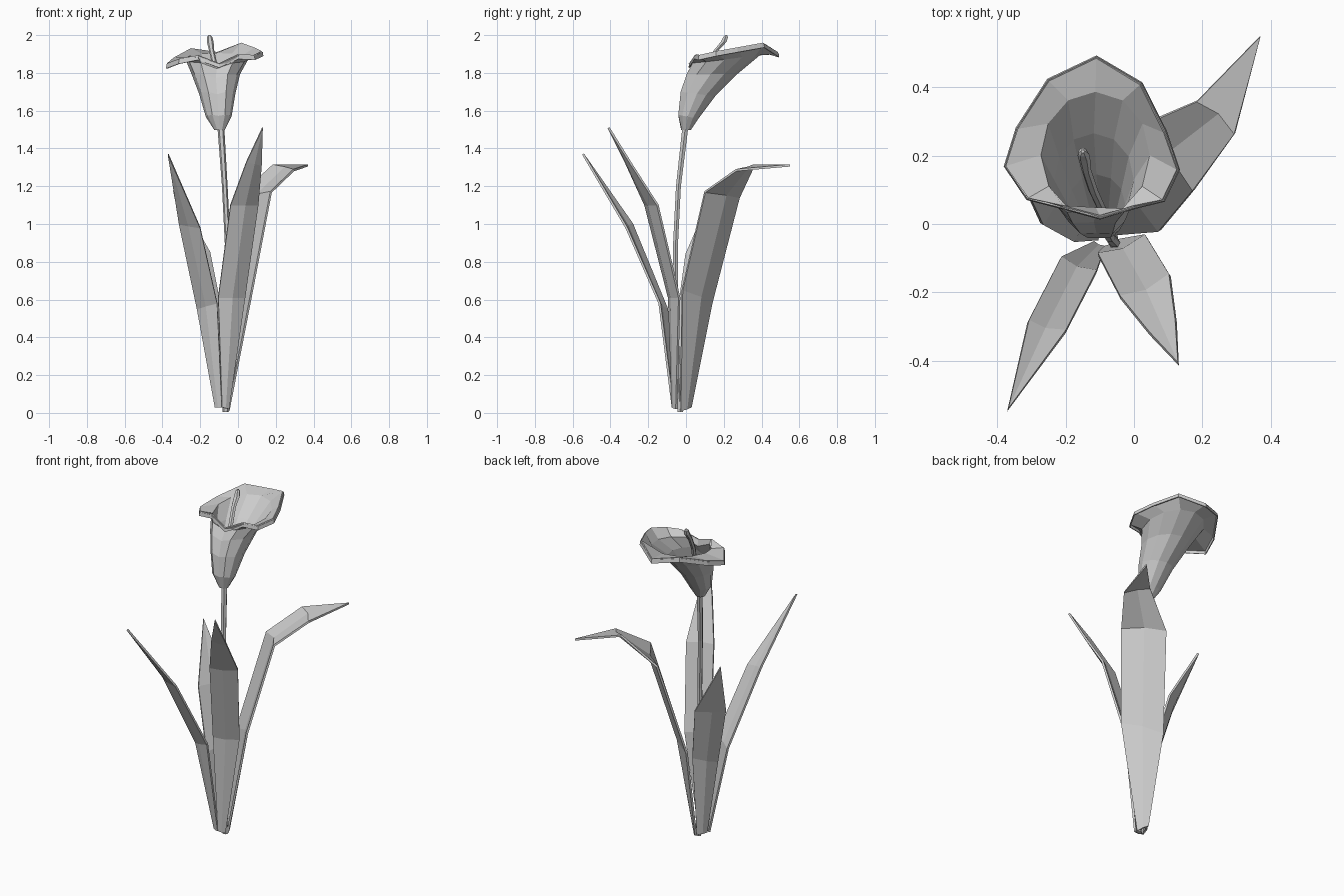
import bpy
from math import cos, sin, pi
from mathutils import Vector

cube = bpy.data.objects.get("Cube")
if cube:
    bpy.data.objects.remove(cube, do_unlink=True)

grey = bpy.data.materials.new("plain_grey")
grey.use_nodes = True
grey.diffuse_color = (0.6, 0.6, 0.6, 1)
grey.node_tree.nodes["Principled BSDF"].inputs["Base Color"].default_value = grey.diffuse_color


def make(name, verts, faces, thickness=0):
    mesh = bpy.data.meshes.new(name)
    mesh.from_pydata(verts, [], faces)
    mesh.materials.append(grey)
    obj = bpy.data.objects.new(name, mesh)
    bpy.context.collection.objects.link(obj)
    if thickness:
        mod = obj.modifiers.new("thickness", "SOLIDIFY")
        mod.thickness = thickness
        mod.offset = 0
    return obj


def grid_faces(rows, cols, closed=False):
    """Quads joining neighbouring rows of points."""
    return [(r * cols + c, r * cols + (c + 1) % cols,
             (r + 1) * cols + (c + 1) % cols, (r + 1) * cols + c)
            for r in range(rows - 1) for c in range(cols if closed else cols - 1)]


def leaf(name, stations, tip, fold):
    """Folded blade through left/right edge pairs, closing at a narrow tip."""
    tip = Vector(tip)
    out = Vector((tip.x, tip.y, 0)).normalized()
    verts = []
    for left, right in stations:
        left, right = Vector(left), Vector(right)
        verts += [left, (left + right) / 2 + out * fold * (left - right).length, right]
    n = len(stations)
    verts.append(tip)
    end = 3 * (n - 1)
    faces = grid_faces(n, 3) + [(end, end + 1, 3 * n), (end + 1, end + 2, 3 * n)]
    make(name, verts, faces, 0.012)


def tube(name, path, sides=6):
    """Round rod through (x, y, z, radius) points."""
    verts = [(x + r * cos(2 * pi * i / sides), y + r * sin(2 * pi * i / sides), z)
             for x, y, z, r in path for i in range(sides)]
    last = (len(path) - 1) * sides
    faces = grid_faces(len(path), sides, True)
    faces += [tuple(reversed(range(sides))), tuple(range(last, last + sides))]
    make(name, verts, faces)


# Leaves
leaf("right_leaf", [
    ((-.12, -.055, .03), (-.085, -.07, .03)),
    ((-.215, -.10, .55), (-.11, -.14, .58)),
    ((-.31, -.285, 1.0), (-.20, -.315, .98)),
], (-.37, -.545, 1.37), .1)
leaf("front_leaf", [
    ((-.085, -.07, .03), (-.05, -.05, .02)),
    ((-.105, -.09, .61), (.035, -.035, .61)),
    ((-.04, -.215, 1.1), (.105, -.15, 1.1)),
    ((.045, -.32, 1.33), (.123, -.285, 1.31)),
], (.13, -.41, 1.51), .1)
leaf("back_leaf", [
    ((-.085, .025, .03), (-.05, -.03, .01)),
    ((-.10, .135, .58), (.075, -.02, .65)),
    ((.0, .28, 1.14), (.175, .10, 1.17)),
    ((.185, .36, 1.31), (.295, .265, 1.285)),
], (.37, .55, 1.31), .1)
leaf("short_back_leaf", [
    ((-.11, -.045, .03), (-.08, .01, .03)),
    ((-.18, -.05, .48), (-.085, .06, .52)),
    ((-.27, .0, .84), (-.15, .13, .85)),
], (-.34, .15, 1.18), .1)

# Stem and the rod inside the bloom
tube("stem", [(-.065, -.03, .005, .016), (-.06, -.055, .45, .016), (-.055, -.055, .9, .015),
              (-.07, -.04, 1.2, .015), (-.09, -.005, 1.5, .018), (-.10, .01, 1.54, .016)])
tube("spadix", [(-.10, .01, 1.53, .012), (-.09, .035, 1.68, .013), (-.12, .10, 1.83, .014),
                (-.14, .16, 1.92, .014), (-.147, .20, 1.965, .018), (-.15, .21, 1.99, .014),
                (-.15, .213, 2.0, .005)])

# Bloom: oval rings leaning backward, ending in a flared uneven rim
rings = [  # x min, x max, y front, y back, z front, z back
    (-.12, -.075, -.02, .02, 1.5, 1.5),
    (-.165, -.04, -.042, .06, 1.58, 1.56),
    (-.20, -.02, -.035, .15, 1.7, 1.68),
    (-.24, .005, -.01, .27, 1.79, 1.80),
    (-.275, .05, .015, .39, 1.85, 1.9),
]
rim = [(-.10, .02, 1.85), (-.21, .05, 1.89), (-.31, .075, 1.87), (-.375, .17, 1.845),
       (-.34, .28, 1.875), (-.25, .42, 1.925), (-.11, .487, 1.905), (.02, .41, 1.955),
       (.09, .27, 1.93), (.128, .16, 1.91), (.085, .07, 1.89), (0, .05, 1.895)]
count = len(rim)
verts = []
for k, (x0, x1, y0, y1, z0, z1) in enumerate(rings):
    for i in range(count):
        a = 2 * pi * i / count
        back = (1 - cos(a)) / 2
        crease = .007 * k if i == 0 else 0
        verts.append(((x0 + x1) / 2 - (x1 - x0) / 2 * sin(a),
                      y0 + (y1 - y0) * back + crease, z0 + (z1 - z0) * back - crease))
verts += rim
make("bloom", verts, grid_faces(len(rings) + 1, count, True), 0.012)

# Turned-down border of the rim
edge = [Vector(p) for p in rim]
centre = sum(edge, Vector()) / count
border = [p + (p - centre).normalized() * .004 - Vector((0, 0, .022)) for p in edge]
make("bloom_border", edge + border, grid_faces(2, count, True), 0.006)
